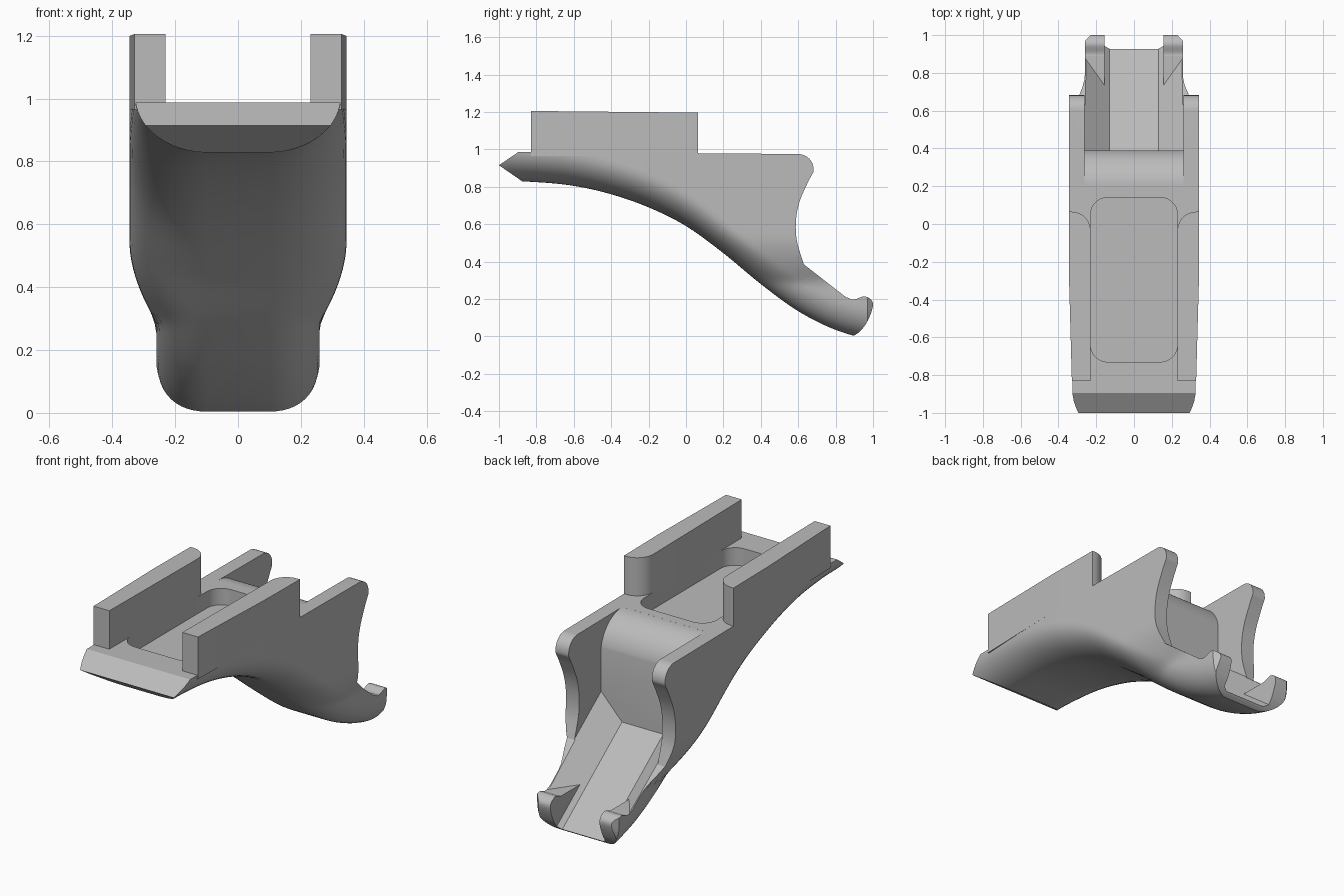
import bpy, bmesh
from math import sin, cos, pi, floor
from mathutils import Vector

if "Cube" in bpy.data.objects:
    bpy.data.objects.remove(bpy.data.objects["Cube"], do_unlink=True)

grey = bpy.data.materials.new("plain grey")
grey.use_nodes = True
grey.diffuse_color = (0.5, 0.5, 0.5, 1)
grey.node_tree.nodes["Principled BSDF"].inputs["Base Color"].default_value = (0.5, 0.5, 0.5, 1)


def finish(name, bm):
    bmesh.ops.recalc_face_normals(bm, faces=bm.faces)
    mesh = bpy.data.meshes.new(name)
    bm.to_mesh(mesh)
    bm.free()
    ob = bpy.data.objects.new(name, mesh)
    bpy.context.collection.objects.link(ob)
    mesh.materials.append(grey)
    return ob


def loft(name, rings):
    """Skin a list of closed rings and cap both ends."""
    bm = bmesh.new()
    rows = [[bm.verts.new(p) for p in ring] for ring in rings]
    n = len(rows[0])
    for a, b in zip(rows, rows[1:]):
        for i in range(n):
            j = (i + 1) % n
            bm.faces.new((a[i], a[j], b[j], b[i]))
    bm.faces.new(rows[0])
    bm.faces.new(rows[-1])
    return finish(name, bm)


def side_prism(name, outline, x0, x1):
    return loft(name, [[(x, y, z) for y, z in outline] for x in (x0, x1)])


def plan_prism(name, outline, z0, z1):
    return loft(name, [[(x, y, z) for x, y in outline] for z in (z0, z1)])


def arc(cx, cy, r, a0, a1, steps=12):
    angles = [pi / 180 * (a0 + (a1 - a0) * i / steps) for i in range(steps + 1)]
    return [(cx + r * cos(a), cy + r * sin(a)) for a in angles]


def catmull(a, b, c, d, t):
    return 0.5 * (2 * b + (c - a) * t + (2 * a - 5 * b + 4 * c - d) * t * t
                  + (3 * b - a - 3 * c + d) * t ** 3)


def spline(points, steps=6):
    p = [Vector(q) for q in points]
    p = [2 * p[0] - p[1]] + p + [2 * p[-1] - p[-2]]
    out = [tuple(catmull(*p[i:i + 4], s / steps))
           for i in range(len(p) - 3) for s in range(steps)]
    return out + [tuple(points[-1])]


def boolean(target, cutter, operation):
    mod = target.modifiers.new("cut", "BOOLEAN")
    mod.operation, mod.object, mod.solver = operation, cutter, "EXACT"
    bpy.context.view_layer.objects.active = target
    bpy.ops.object.modifier_apply(modifier=mod.name)
    bpy.data.objects.remove(cutter, do_unlink=True)


def clamp(v):
    return max(0.0, min(1.0, v))


# Underside height every 0.2 along the length, from y = -1.4 to 1.4
BELLY = [.81, .82, .83, .825, .805, .76, .69, .59, .445, .28, .135, .035, -.02, -.05, -.06]


def belly(y):
    u = (y + 1.4) / 0.2
    i = int(floor(u))
    return catmull(*BELLY[i - 1:i + 3], u - i)


def half_width(y, z):
    flare = clamp((z - 0.29) / 0.25)
    flare = 1 - (1 - flare) ** 1.8
    w = 0.26 + 0.085 * flare
    w -= 0.018 * clamp((-y - 0.25) / 0.6)
    return w - 0.03 * clamp((y - 0.96) / 0.04) ** 2


# Body: rounded-belly sections lofted from front to back
def section(y):
    b, radius, top = belly(y), 0.175, 1.1
    half = []
    for i in range(13):
        a = pi / 2 * i / 12
        z = b + radius * (1 - cos(a))
        half.append((0.1 + (half_width(y, z) - 0.1) * sin(a), z))
    for i in range(1, 25):
        z = b + radius + (top - b - radius) * i / 24
        half.append((half_width(y, z), z))
    return [(x, y, z) for x, z in half] + [(-x, y, z) for x, z in reversed(half)]


body = loft("body", [section(-1.04 + 0.03 * i) for i in range(70)])

# Side silhouette trims the front wedge, rear walls and tail
back = spline([(.682, .88), (.65, .82), (.607, .72), (.588, .62), (.593, .51), (.63, .385)])
tail = spline([(.855, .21), (.9, .198), (.957, .214), (1, .176), (.973, .086), (.93, .027), (.885, -.003)])
outline = ([(-.7, .708), (-1, .915), (-.895, .987)] + arc(.6, .893, .082, 90, 0)
           + back + tail + [(.87, -.2), (-.7, -.2)])
boolean(body, side_prism("silhouette", outline, -.5, .5), "INTERSECT")


# Sloping rear channel with angled sides
def channel_ring(y):
    base = 0.03 + 0.755 * (0.92 - y)
    half = [(.13, 0), (.262, .14), (.262, 1.4)]
    pts = half + [(-x, z) for x, z in reversed(half)]
    return [(x, y, base + z) for x, z in pts]


channel = loft("channel_cutter", [channel_ring(.39), channel_ring(1.1)])
# Leave the two tail claws standing inside the channel
claw = [(.68, -.3), (.68, .198), (.89, .198), (.9, .3), (1.2, .3), (1.2, -.3)]
for s in (-1, 1):
    boolean(channel, side_prism("claw_keep", claw, s * .155, s * .4), "DIFFERENCE")
boolean(body, channel, "DIFFERENCE")

# Rounded hump leading down into the channel
hump = [(.2, 1.2)] + arc(.2, .785, .193, 90, 0, 20) + [(.45, .785), (.45, 1.2)]
boolean(body, side_prism("hump_cutter", hump, -.262, .262), "DIFFERENCE")

# Rounded rectangular pocket in the top
pocket = (arc(.14, .05, .09, 0, 90) + arc(-.14, .05, .09, 90, 180)
          + arc(-.14, -.64, .09, 180, 270) + arc(.14, -.64, .09, 270, 360))
boolean(body, plan_prism("pocket_cutter", pocket, .885, 1.3), "DIFFERENCE")

# Upright side rails with rounded inner rear corners
parts = [body]
for s, side in ((1, "left"), (-1, "right")):
    plan = [(.23, -.83), (.329, -.83), (.345, -.25), (.345, .065)] + arc(.33, -.035, .1, 90, 180)
    rail = plan_prism(side + "_rail", [(s * x, y) for x, y in plan], .965, 1.2)
    for v in rail.data.vertices:
        if v.co.z > 1.1:
            v.co.z = 1.197 - 0.01 * v.co.y
    parts.append(rail)

bpy.ops.object.select_all(action="DESELECT")
for ob in parts:
    ob.select_set(True)
bpy.context.view_layer.objects.active = body
bpy.ops.object.shade_smooth_by_angle(angle=pi / 6)
